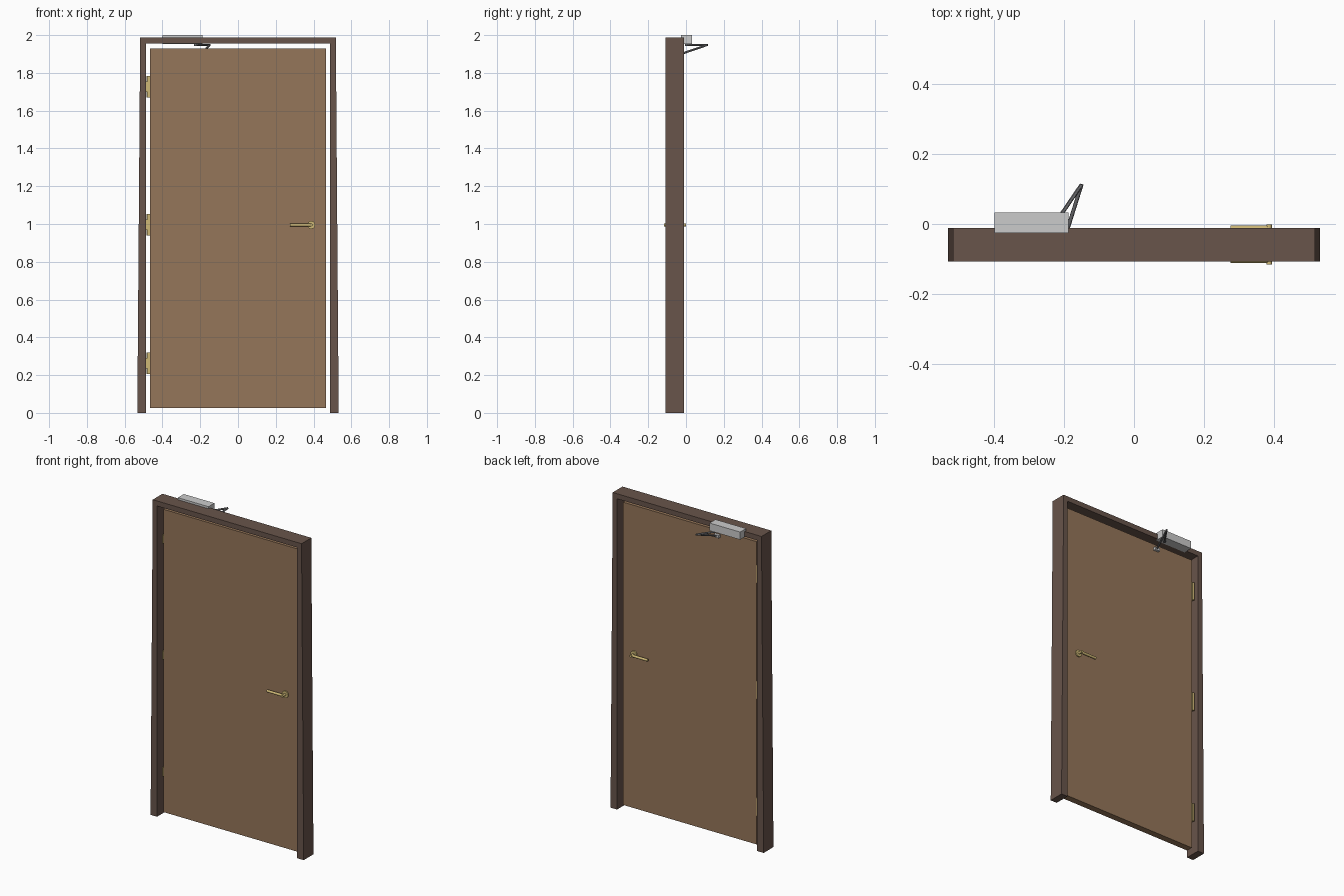
import bpy, bmesh
from mathutils import Vector

if "Cube" in bpy.data.objects:
    bpy.data.objects.remove(bpy.data.objects["Cube"])


def material(name, rgb):
    m = bpy.data.materials.new(name)
    m.diffuse_color = (*rgb, 1)
    m.use_nodes = True
    m.node_tree.nodes["Principled BSDF"].inputs["Base Color"].default_value = m.diffuse_color
    return m


WOOD = material("door_wood", (0.30, 0.18, 0.10))
DARK = material("frame_wood", (0.14, 0.09, 0.07))
BRASS = material("brass", (0.62, 0.48, 0.18))
STEEL = material("dark_steel", (0.16, 0.16, 0.17))


def finish(name, bm, mat, smooth=False):
    bmesh.ops.recalc_face_normals(bm, faces=bm.faces)
    me = bpy.data.meshes.new(name)
    bm.to_mesh(me)
    bm.free()
    ob = bpy.data.objects.new(name, me)
    bpy.context.collection.objects.link(ob)
    if mat:
        me.materials.append(mat)
    if smooth:
        bpy.ops.object.select_all(action='DESELECT')
        bpy.context.view_layer.objects.active = ob
        ob.select_set(True)
        bpy.ops.object.shade_smooth_by_angle()
    return ob


def box(name, lo, hi, mat=None):
    lo, hi = Vector(lo), Vector(hi)
    bm = bmesh.new()
    bmesh.ops.create_cube(bm, size=1)
    bmesh.ops.scale(bm, vec=hi - lo, verts=bm.verts)
    bmesh.ops.translate(bm, vec=(lo + hi) / 2, verts=bm.verts)
    return finish(name, bm, mat)


def rod(name, a, b, r, mat, sides=20):
    a, b = Vector(a), Vector(b)
    bm = bmesh.new()
    bmesh.ops.create_cone(bm, cap_ends=True, segments=sides, radius1=r, radius2=r, depth=(b - a).length)
    bm.transform((b - a).to_track_quat('Z', 'Y').to_matrix().to_4x4())
    bmesh.ops.translate(bm, vec=(a + b) / 2, verts=bm.verts)
    return finish(name, bm, mat, True)


# Door frame: upside-down U profile, slightly wider at the foot, extruded in depth
Y0, Y1 = -0.108, -0.011
half = [(0.518, 1.987), (0.533, 0), (0.488, 0), (0.488, 1.955)]
outline = half + [(-x, z) for x, z in reversed(half)]
bm = bmesh.new()
face = bm.faces.new([bm.verts.new((x, Y0, z)) for x, z in outline])
ext = bmesh.ops.extrude_face_region(bm, geom=[face])
bmesh.ops.translate(bm, vec=(0, Y1 - Y0, 0), verts=[v for v in ext["geom"] if isinstance(v, bmesh.types.BMVert)])
finish("door_frame", bm, DARK)

# Door leaf
D0, D1 = -0.079, -0.038
box("door_leaf", (-0.465, D0, 0.025), (0.465, D1, 1.93), WOOD)

# Hinges: door plate with a shorter plate on the jamb and a pin
for i, z in enumerate((0.263, 0.997, 1.727)):
    box(f"hinge_plate_{i}", (-0.479, -0.056, z - 0.057), (-0.464, -0.036, z + 0.057), BRASS)
    box(f"hinge_jamb_plate_{i}", (-0.490, -0.054, z - 0.028), (-0.478, -0.040, z + 0.028), BRASS)
    rod(f"hinge_pin_{i}", (-0.478, -0.038, z - 0.057), (-0.478, -0.038, z + 0.057), 0.006, BRASS, 12)

# Handles on both faces: rose, neck and lever
HX, HZ = 0.387, 0.995
for side, y, s in (("front", D0, -1), ("back", D1, 1)):
    rod(f"{side}_handle_rose", (HX, y - s * 0.002, HZ), (HX, y + s * 0.008, HZ), 0.021, BRASS, 24)
    rod(f"{side}_handle_neck", (HX, y, HZ), (HX, y + s * 0.037, HZ), 0.0075, BRASS)
    rod(f"{side}_handle_lever", (HX, y + s * 0.025, HZ), (0.276, y + s * 0.025, HZ), 0.008, BRASS)

# Door closer: body, folding arms, pivots and door bracket
box("closer_body", (-0.40, -0.026, 1.952), (-0.187, 0.033, 2.0))
pivot, elbow, foot = (-0.225, 0.003, 1.947), (-0.15, 0.113, 1.948), (-0.195, -0.030, 1.899)
rod("closer_upper_arm", pivot, elbow, 0.0055, STEEL, 12)
rod("closer_lower_arm", foot, elbow, 0.0055, STEEL, 12)
rod("closer_pivot", (-0.225, 0.003, 1.942), (-0.225, 0.003, 1.955), 0.009, STEEL, 16)
box("closer_door_bracket", (-0.212, D1 - 0.001, 1.889), (-0.178, -0.022, 1.907))
